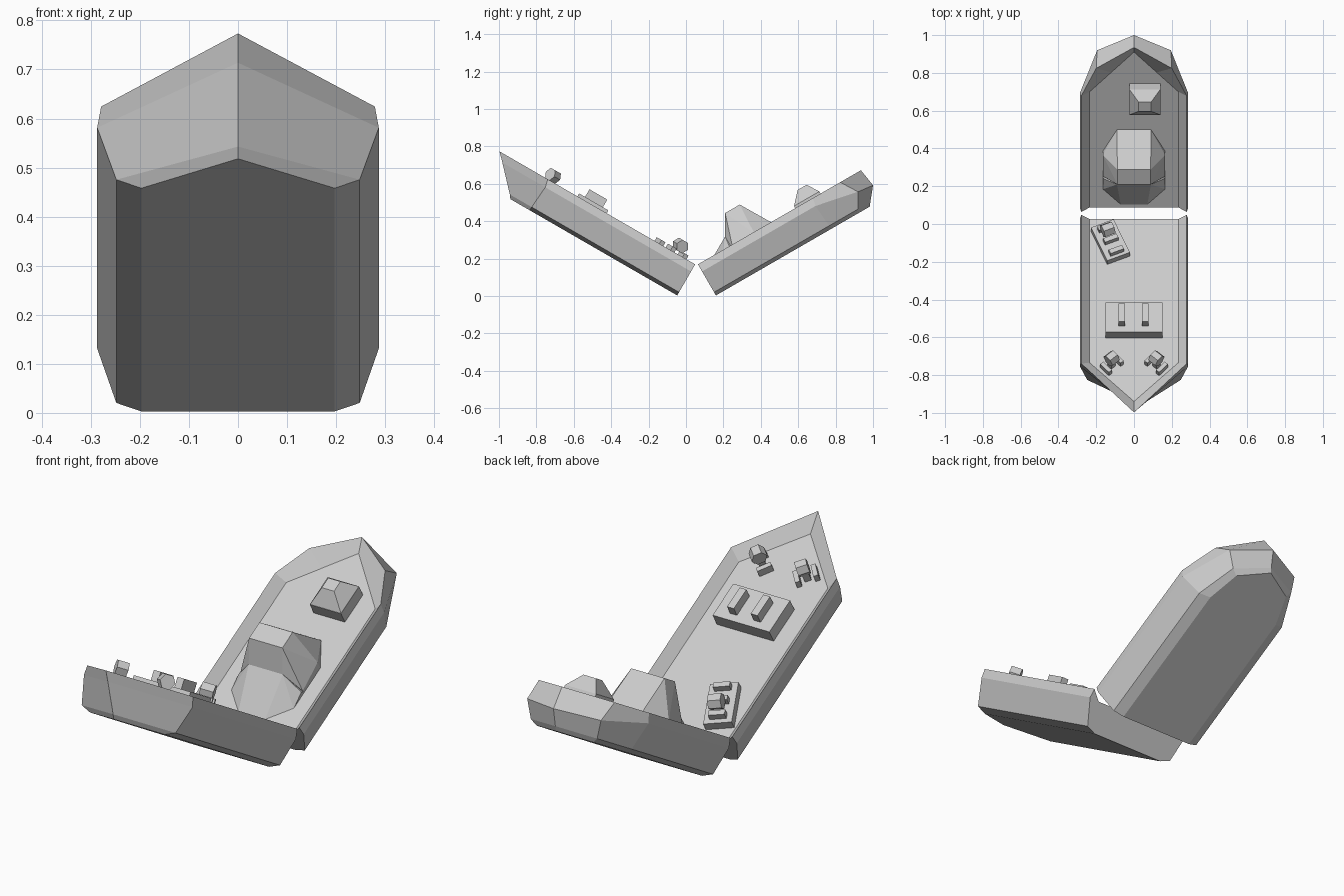
import bpy, bmesh
from math import sin, cos, radians, pi
from mathutils import Vector

if "Cube" in bpy.data.objects:
    bpy.data.objects.remove(bpy.data.objects["Cube"])

C, S = cos(radians(30)), 0.5


# Each half has its own tilted frame: x across, u from break to tip, w up from keel
def fore(x, u, w):
    return Vector((x, -0.047 - C * u + S * w, 0.003 + S * u + C * w))


def aft(x, u, w):
    return Vector((x, 0.16 + C * u - S * w, 0.003 + S * u + C * w))


def finish(name, bm):
    bmesh.ops.recalc_face_normals(bm, faces=bm.faces)
    me = bpy.data.meshes.new(name)
    bm.to_mesh(me)
    bm.free()
    ob = bpy.data.objects.new(name, me)
    bpy.context.collection.objects.link(ob)
    return ob


def convex(name, frame, pts):
    bm = bmesh.new()
    for p in pts:
        bm.verts.new(frame(*p))
    bmesh.ops.convex_hull(bm, input=bm.verts)
    bmesh.ops.dissolve_limit(bm, angle_limit=0.01, verts=bm.verts, edges=bm.edges)
    return finish(name, bm)


def hull(name, frame, levels):
    """Loft half-outlines (x, u, w), mirrored, from keel up to the sunken deck."""
    bm = bmesh.new()
    rings = []
    for lv in levels:
        full = lv + [(-x, u, w) for x, u, w in reversed(lv[:-1])]
        rings.append([bm.verts.new(frame(*p)) for p in full])
    for a, b in zip(rings, rings[1:]):
        for i in range(len(a) - 1):
            bm.faces.new((a[i], a[i + 1], b[i + 1], b[i]))
    bm.faces.new(rings[0])
    bm.faces.new(rings[-1])
    # broken end
    bm.faces.new([r[0] for r in rings] + [r[-1] for r in reversed(rings)])
    return finish(name, bm)


def placed(x0, u0, ang):
    """Front-half frame turned about the deck normal at (x0, u0)."""
    ca, sa = cos(radians(ang)), sin(radians(ang))
    return lambda a, b, w: fore(x0 + a * ca + b * sa, u0 - a * sa + b * ca, w)


def box(name, frame, x0, x1, u0, u1, w0, w1):
    return convex(name, frame, [(x, u, w) for x in (x0, x1)
                                for u in (u0, u1) for w in (w0, w1)])


def drum(name, frame, b0, w0, r, half):
    pts = [(a, b0 + r * cos(k * pi / 3), w0 + r * sin(k * pi / 3))
           for a in (-half, half) for k in range(6)]
    return convex(name, frame, pts)


def level(w, x, shoulder, tip):
    return [(x, 0, w), (x, shoulder, w), (0, tip, w)]


# Front hull half with pointed bow
hull("front_hull", fore, [
    level(0, 0.197, 0.91, 1.03), level(0.02, 0.248, 0.91, 1.045),
    level(0.148, 0.287, 0.90, 1.165), level(0.192, 0.279, 0.91, 1.208),
    level(0.145, 0.235, 0.877, 1.114)])

# Rear hull half with rounded stern
hull("rear_hull", aft, [
    [(0.197, 0, 0), (0.197, 0.72, 0), (0.15, 0.87, 0), (0, 0.95, 0)],
    [(0.248, 0, 0.02), (0.248, 0.71, 0.02), (0.175, 0.89, 0.02), (0, 0.965, 0.02)],
    [(0.287, 0, 0.148), (0.287, 0.70, 0.148), (0.195, 0.935, 0.1), (0, 1.022, 0.09)],
    [(0.279, 0, 0.192), (0.279, 0.71, 0.192), (0.2, 0.878, 0.192), (0, 1.006, 0.192)],
    [(0.235, 0, 0.145), (0.235, 0.707, 0.145), (0.12, 0.826, 0.145), (0, 0.95, 0.145)]])

# Front deck platform with two hatches
box("platform", fore, -0.15, 0.15, 0.546, 0.727, 0.14, 0.21)
for x in (-0.065, 0.06):
    box("hatch", fore, x - 0.018, x + 0.018, 0.58, 0.69, 0.2, 0.257)

# Pair of bow winches
for s in (-1, 1):
    f = placed(s * 0.118, 0.895, -s * 42)
    drum("winch_drum", f, 0, 0.222, 0.036, 0.026)
    box("winch_post", f, -0.015, 0.015, -0.015, 0.015, 0.14, 0.21)
    for a in (-0.042, 0.042):
        box("winch_rail", f, a - 0.011, a + 0.011, -0.032, 0.036, 0.14, 0.182)

# Broken-end winch on its angled base
f = placed(-0.125, 0.15, 23)
box("winch_base", f, -0.065, 0.065, -0.11, 0.11, 0.14, 0.185)
for b in (-0.075, 0.005, 0.08):
    box("base_bar", f, -0.038, 0.038, b - 0.013, b + 0.013, 0.18, 0.215)
drum("base_drum", f, -0.035, 0.24, 0.037, 0.03)

# Bridge tower and the half-octagon ramp in front of it
m = (-1, 1)
convex("bridge_tower", aft, [(s * x, u, w) for s in m for x, u, w in (
    (0.09, 0.2, 0.14), (0.165, 0.2, 0.14), (0.165, 0.344, 0.14), (0.09, 0.476, 0.14),
    (0.09, 0.2, 0.248), (0.165, 0.2, 0.16), (0.165, 0.344, 0.185),
    (0.09, 0.476, 0.15), (0.088, 0.263, 0.357), (0.088, 0.353, 0.357))])
convex("bridge_ramp", aft, [(s * x, u, w) for s in m for x, u, w in (
    (0.07, 0.015, 0.143), (0.165, 0.11, 0.143), (0.165, 0.21, 0.143),
    (0.165, 0.19, 0.165), (0.09, 0.2, 0.248), (0.09, 0.24, 0.2))])

# Stern deckhouse and its sloped roof
box("deckhouse", aft, -0.025, 0.14, 0.6, 0.757, 0.14, 0.205)
convex("deckhouse_roof", aft,
       [(x, u, 0.204) for x in (-0.025, 0.14) for u in (0.6, 0.757)] +
       [(x, u, 0.27) for x in (0.025, 0.09) for u in (0.66, 0.716)])
